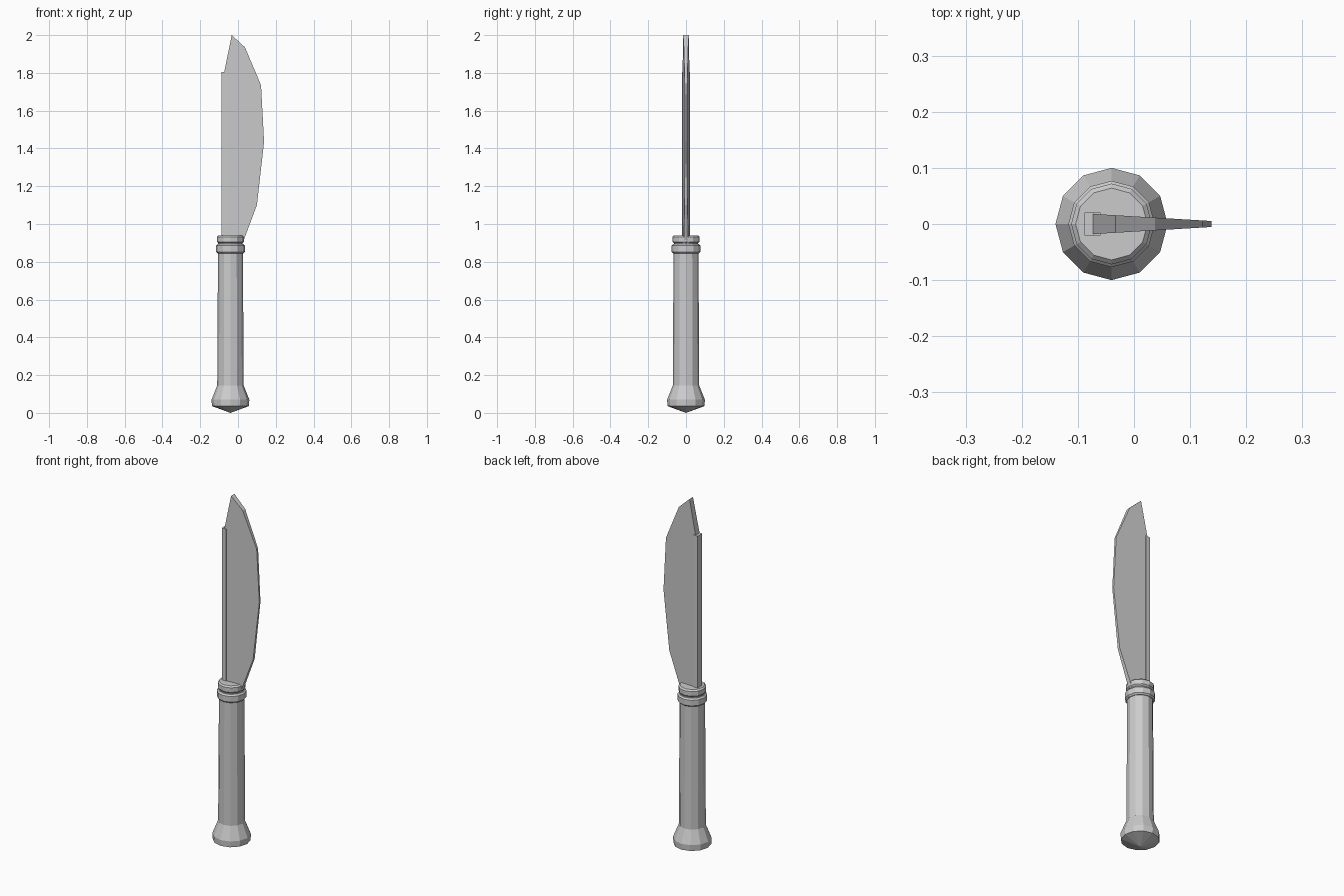
import bpy, bmesh
from math import cos, sin, pi

cube = bpy.data.objects.get("Cube")
if cube:
    bpy.data.objects.remove(cube, do_unlink=True)

AXIS_X = -0.04
SIDES = 12


def make_material(name, rgb):
    mat = bpy.data.materials.new(name)
    mat.use_nodes = True
    color = (*rgb, 1.0)
    mat.diffuse_color = color
    mat.node_tree.nodes["Principled BSDF"].inputs["Base Color"].default_value = color
    return mat


steel = make_material("steel grey", (0.6, 0.6, 0.6))


def finish(name, bm):
    bmesh.ops.recalc_face_normals(bm, faces=bm.faces)
    mesh = bpy.data.meshes.new(name)
    bm.to_mesh(mesh)
    bm.free()
    mesh.materials.append(steel)
    obj = bpy.data.objects.new(name, mesh)
    bpy.context.collection.objects.link(obj)
    return obj


def lathe(name, profile):
    """Turn (radius, height) points into a closed faceted solid."""
    bm = bmesh.new()
    rings = []
    for r, z in profile:
        if r == 0:
            rings.append([bm.verts.new((AXIS_X, 0, z))] * SIDES)
        else:
            rings.append([bm.verts.new((AXIS_X + r * cos(2 * pi * i / SIDES),
                                        r * sin(2 * pi * i / SIDES), z))
                          for i in range(SIDES)])
    for low, high in zip(rings, rings[1:]):
        for i in range(SIDES):
            j = (i + 1) % SIDES
            corners = dict.fromkeys((low[i], low[j], high[j], high[i]))
            bm.faces.new(list(corners))
    for (r, z), ring in ((profile[0], rings[0]), (profile[-1], rings[-1])):
        if r > 0:
            bm.faces.new(ring)
    return finish(name, bm)


def ring(name, radius, z0, z1, chamfer=0.008):
    inner = radius - chamfer
    return lathe(name, [(inner, z0), (radius, z0 + chamfer),
                        (radius, z1 - chamfer), (inner, z1)])


# Handle: pointed pommel flaring out of a long grip
lathe("handle", [(0, 0), (0.098, 0.036), (0.1, 0.07), (0.07, 0.145),
                 (0.066, 0.85), (0.064, 0.92)])

# Two collars where the blade enters
ring("lower_collar", 0.077, 0.845, 0.893)
ring("upper_collar", 0.072, 0.898, 0.94)

# Blade: outline in x and z, thinning from the back to the cutting edge
outline = [(-0.073, 0.9), (0.025, 0.9), (0.1, 1.1), (0.138, 1.435),
           (0.122, 1.735), (0.037, 1.935), (-0.033, 2.0), (-0.073, 1.805)]


def half_thickness(x):
    return 0.018 - (x + 0.073) * 0.06


bm = bmesh.new()
front = [bm.verts.new((x, -half_thickness(x), z)) for x, z in outline]
back = [bm.verts.new((x, half_thickness(x), z)) for x, z in outline]
bm.faces.new(front)
bm.faces.new(back)
for i in range(len(outline)):
    j = (i + 1) % len(outline)
    bm.faces.new((front[i], front[j], back[j], back[i]))
finish("blade", bm)

# Thick spine bar along the back of the blade
bm = bmesh.new()
bmesh.ops.create_cube(bm, size=1)
bmesh.ops.scale(bm, vec=(0.028, 0.041, 0.9), verts=bm.verts)
bmesh.ops.translate(bm, vec=(-0.074, 0, 1.355), verts=bm.verts)
finish("spine_bar", bm)
